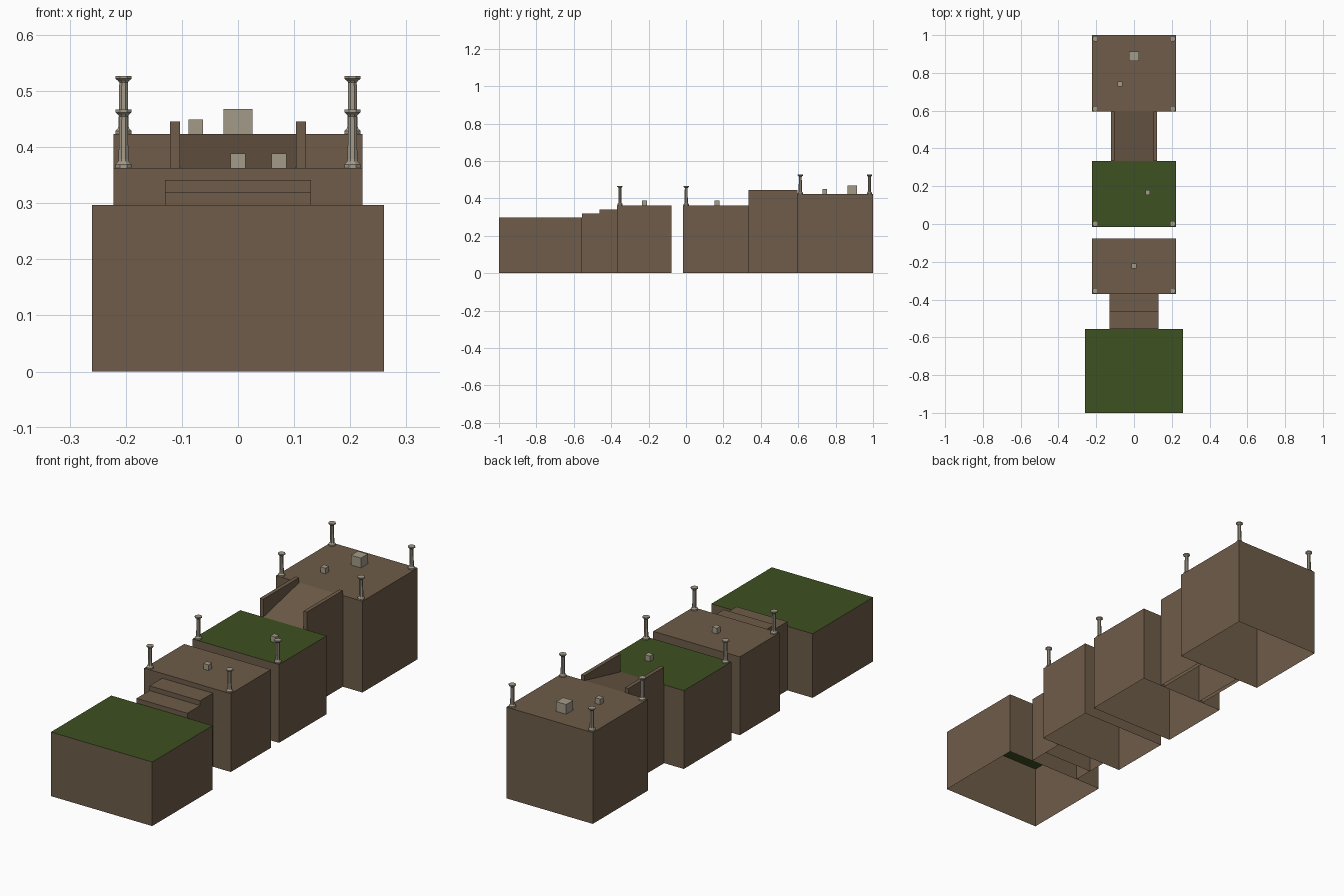
import bpy, bmesh, math

if "Cube" in bpy.data.objects:
    bpy.data.objects.remove(bpy.data.objects["Cube"])


def material(name, rgb):
    m = bpy.data.materials.new(name)
    m.diffuse_color = (*rgb, 1)
    m.use_nodes = True
    m.node_tree.nodes["Principled BSDF"].inputs["Base Color"].default_value = m.diffuse_color
    return m


EARTH = material("earth brown", (0.158, 0.107, 0.067))
GRASS = material("grass green", (0.048, 0.083, 0.015))
STONE = material("pale stone", (0.37, 0.33, 0.25))


def finish(name, bm, *mats):
    bmesh.ops.recalc_face_normals(bm, faces=bm.faces)
    mesh = bpy.data.meshes.new(name)
    bm.to_mesh(mesh)
    bm.free()
    for m in mats:
        mesh.materials.append(m)
    obj = bpy.data.objects.new(name, mesh)
    bpy.context.collection.objects.link(obj)
    return obj


def block(name, x0, x1, y0, y1, z_front, z_back=None, z0=0.0, side=EARTH, top=None):
    """Box without a bottom; the top may slope from front to back and have its own colour."""
    z_back = z_front if z_back is None else z_back
    corners = [(x0, y0, z_front), (x1, y0, z_front), (x1, y1, z_back), (x0, y1, z_back)]
    bm = bmesh.new()
    upper = [bm.verts.new(c) for c in corners]
    lower = [bm.verts.new((c[0], c[1], z0)) for c in corners]
    lid = bm.faces.new(upper)
    for i in range(4):
        j = (i + 1) % 4
        bm.faces.new((lower[i], lower[j], upper[j], upper[i]))
    lid.normal_update()
    if top:
        lid.material_index = 1
    obj = finish(name, bm, side, *([top] if top else []))
    # open shells: make sure the lid faces up
    if obj.data.polygons[0].normal.z < 0:
        obj.data.flip_normals()
    return obj


def column(name, x, y, z):
    """Turned eight-sided post with flared foot and cap."""
    profile = [(0.0155, 0), (0.0155, 0.006), (0.0105, 0.011), (0.0095, 0.016),
               (0.0082, 0.092), (0.0105, 0.095), (0.0158, 0.099), (0.0158, 0.104)]
    sides = 8
    bm = bmesh.new()
    rings = [[bm.verts.new((x + r * math.cos(a), y + r * math.sin(a), z + h))
              for a in (2 * math.pi * (i + 0.5) / sides for i in range(sides))]
             for r, h in profile]
    for low, high in zip(rings, rings[1:]):
        for i in range(sides):
            j = (i + 1) % sides
            bm.faces.new((low[i], low[j], high[j], high[i]))
    bm.faces.new(rings[0])
    bm.faces.new(rings[-1])
    finish(name, bm, STONE)


def cube(name, x, y, z, w, h):
    block(name, x - w / 2, x + w / 2, y - w / 2, y + w / 2, z + h, z0=z, side=STONE)


LOW, MID, HIGH = 0.297, 0.363, 0.423

# Platforms
block("front_lawn", -0.26, 0.26, -1.0, -0.557, LOW, top=GRASS)
block("lower_terrace", -0.222, 0.222, -0.37, -0.077, MID)
block("middle_lawn", -0.222, 0.222, -0.016, 0.333, MID, top=GRASS)
block("upper_terrace", -0.222, 0.222, 0.595, 1.0, HIGH)

# Steps up to the lower terrace
block("lower_step", -0.13, 0.13, -0.557, -0.463, 0.319)
block("upper_step", -0.13, 0.13, -0.463, -0.37, 0.341)

# Ramp with side walls
block("ramp", -0.103, 0.103, 0.333, 0.595, MID, HIGH)
for label, s in (("left", -1), ("right", 1)):
    xa, xb = sorted((s * 0.103, s * 0.121))
    block(label + "_ramp_wall", xa, xb, 0.333, 0.595, 0.446)

# Corner columns
for s, label in ((-1, "left"), (1, "right")):
    for part, y, z in (("lower", -0.353, MID), ("middle", 0.001, MID),
                       ("upper_front", 0.611, HIGH), ("upper_back", 0.981, HIGH)):
        column(f"{label}_{part}_column", s * 0.204, y, z)

# Loose stone cubes
cube("lower_cube", 0, -0.222, MID, 0.026, 0.026)
cube("middle_cube", 0.073, 0.166, MID, 0.026, 0.026)
cube("upper_small_cube", -0.075, 0.742, HIGH, 0.026, 0.026)
cube("upper_large_cube", 0, 0.889, HIGH, 0.051, 0.045)
